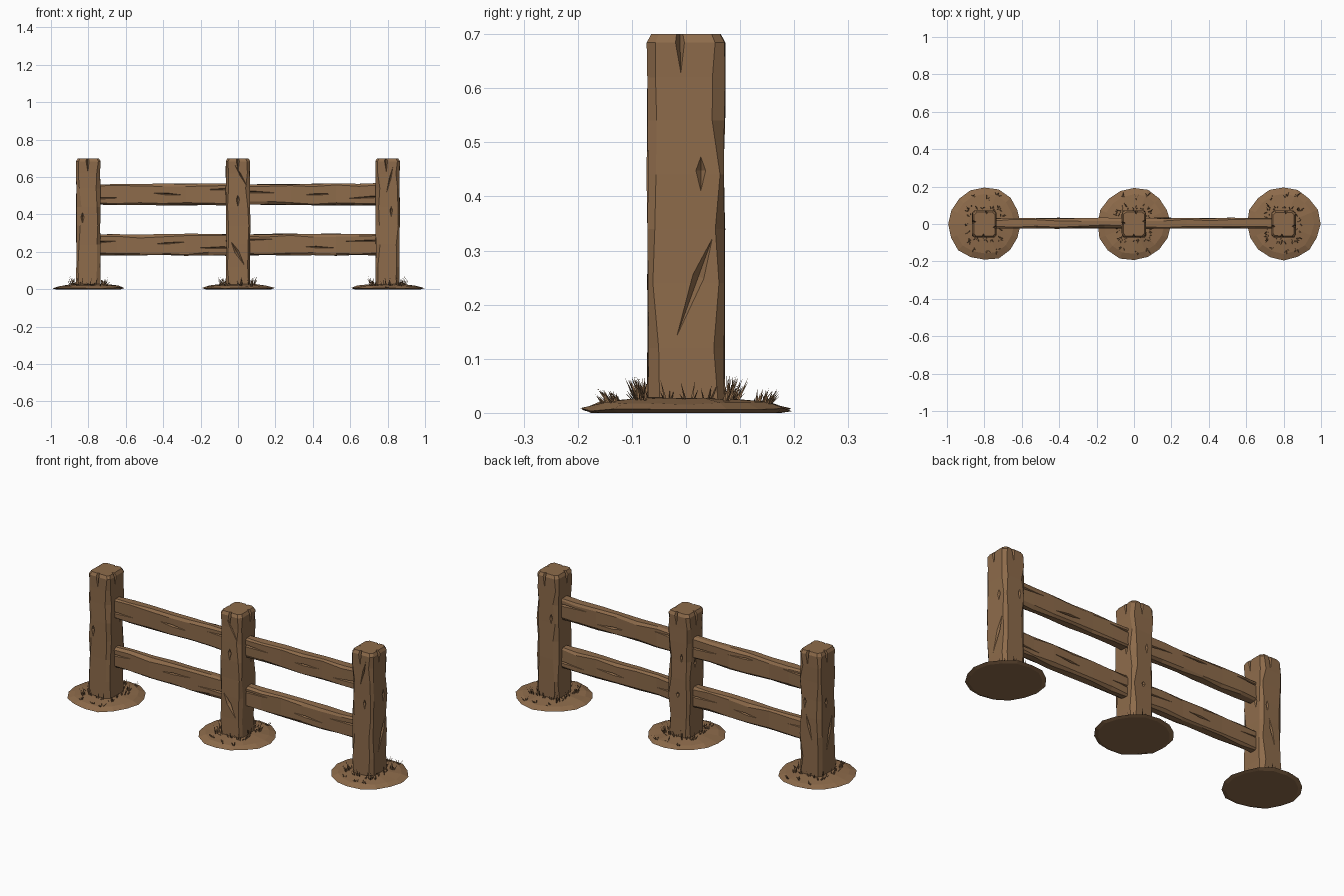
import bpy, bmesh, math, random
from mathutils import Vector, Matrix

if "Cube" in bpy.data.objects:
    bpy.data.objects.remove(bpy.data.objects["Cube"])

rng = random.Random(7)
BROWN = (0.27, 0.148, 0.07, 1)
wood = bpy.data.materials.new("weathered brown")
wood.use_nodes = True
wood.diffuse_color = BROWN
wood.node_tree.nodes["Principled BSDF"].inputs["Base Color"].default_value = BROWN


def to_object(name, bm):
    bmesh.ops.recalc_face_normals(bm, faces=bm.faces)
    mesh = bpy.data.meshes.new(name)
    bm.to_mesh(mesh)
    bm.free()
    mesh.materials.append(wood)
    ob = bpy.data.objects.new(name, mesh)
    bpy.context.collection.objects.link(ob)
    return ob


def loft(bm, rings):
    """Skin a list of equal point rings and cap both ends."""
    loops = [[bm.verts.new(p) for p in ring] for ring in rings]
    n = len(loops[0])
    for a, b in zip(loops, loops[1:]):
        for i in range(n):
            j = (i + 1) % n
            bm.faces.new((a[i], a[j], b[j], b[i]))
    bm.faces.new(loops[0][::-1])
    bm.faces.new(loops[-1])


def hewn_ring(z, hx, hy, low, high, wobble):
    """Rectangle with four unevenly hewn corners."""
    ring = []
    for sx, sy in ((1, 1), (-1, 1), (-1, -1), (1, -1)):
        c, d = rng.uniform(low, high), rng.uniform(low, high)
        x = sx * (hx - rng.uniform(0, wobble))
        y = sy * (hy - rng.uniform(0, wobble))
        pair = [Vector((x, y - sy * c, z)), Vector((x - sx * d, y, z))]
        ring += pair if sx * sy > 0 else pair[::-1]
    return ring


def add_slash(bm, a, b, normal, width, depth):
    """Long pointed wedge for cutting a crack from a to b."""
    a, b, n = Vector(a), Vector(b), Vector(normal)
    mid = a.lerp(b, 0.4)
    side = (b - a).cross(n).normalized() * width
    belt = [bm.verts.new(p) for p in (mid + side, mid + n * depth, mid - side, mid - n * depth)]
    ends = [bm.verts.new(a), bm.verts.new(b)]
    for i in range(4):
        for tip in ends:
            bm.faces.new((belt[i], belt[(i + 1) % 4], tip))


def carve(ob, slashes):
    """Cut the cracks into a timber and keep only the result."""
    for s in slashes:
        bm = bmesh.new()
        add_slash(bm, *s)
        cutter = to_object("crack_cutter", bm)
        cutter.hide_render = True
        mod = ob.modifiers.new("crack", 'BOOLEAN')
        mod.operation = 'DIFFERENCE'
        mod.solver = 'EXACT'
        mod.object = cutter
    bpy.context.view_layer.update()
    mesh = bpy.data.meshes.new_from_object(ob.evaluated_get(bpy.context.evaluated_depsgraph_get()))
    cutters = [m.object for m in ob.modifiers]
    ob.modifiers.clear()
    ob.data = mesh
    for cutter in cutters:
        bpy.data.objects.remove(cutter)


HX, HY, TOP = 0.066, 0.073, 0.7


def post(name, x, extra):
    bm = bmesh.new()
    rings = [hewn_ring(z, HX, HY, 0.007, 0.026, 0.004)
             for z in (0.005, 0.12, 0.24, 0.34, 0.44, 0.54, 0.62)]
    rings.append(hewn_ring(TOP - 0.016, HX, HY, 0.012, 0.018, 0.002))
    rings.append([Vector((p.x * 0.86, p.y * 0.88, TOP)) for p in rings[-1]])
    loft(bm, rings)
    ob = to_object(name, bm)
    # splits running down from the top and a few scars on every side
    cracks = list(extra)
    for n in ((0, -1, 0), (0, 1, 0), (1, 0, 0), (-1, 0, 0)):
        n = Vector(n)
        across = Vector((-n.y, n.x, 0))
        face = Vector((n.x * HX, n.y * HY, 0))

        def at(u, z):
            return face + across * u + Vector((0, 0, z))
        u = rng.uniform(-0.02, 0.02)
        cracks.append((at(u, TOP + 0.06), at(u + 0.004, 0.62), n, 0.011, 0.022))
        u, z = rng.uniform(-0.035, 0.035), rng.uniform(0.38, 0.48)
        cracks.append((at(u, z + 0.035), at(u, z - 0.035), n, 0.01, 0.014))
    carve(ob, cracks)
    ob.location.x = x


def rail(name, x0, x1, z, heights):
    """Hewn rail lying along x, with half heights at both ends."""
    length, steps = x1 - x0, 6
    bm = bmesh.new()
    rings = []
    for i in range(steps + 1):
        t = i / steps
        hh = heights[0] + (heights[1] - heights[0]) * t
        rings.append(hewn_ring(t * length, hh, 0.03, 0.005, 0.018, 0.006))
    loft(bm, rings)
    # turn the upright timber so that its length follows x
    bm.transform(Matrix(((0, 0, 1, 0), (0, 1, 0, 0), (-1, 0, 0, 0), (0, 0, 0, 1))))
    ob = to_object(name, bm)
    cracks = []
    for side in (-1, 1):
        for start, end in ((-0.06, 0.17), (length * 0.42, length * 0.68), (length + 0.05, length - 0.2)):
            h = rng.uniform(-0.03, 0.035)
            cracks.append(((start, side * 0.029, h), (end, side * 0.029, h + rng.uniform(-0.015, 0.015)),
                           (0, side, 0), 0.006, 0.012))
    carve(ob, cracks)
    ob.location = (x0, 0.004, z)


def mound(name, x):
    bm = bmesh.new()
    sides = 16
    wave = [rng.uniform(0.95, 1.0) for _ in range(sides)]
    rings = []
    for r, z in ((0.18, 0), (0.2, 0.006), (0.165, 0.018), (0.09, 0.026)):
        rings.append([Vector((r * w * math.cos(math.tau * i / sides),
                              r * w * math.sin(math.tau * i / sides),
                              z + (rng.uniform(-0.003, 0.003) if z else 0)))
                      for i, w in enumerate(wave)])
    loft(bm, rings)
    to_object(name, bm).location.x = x


def blade(bm, x, y, z, height, lean, width):
    """Thin three-sided spike leaning outwards."""
    turn = rng.uniform(0, math.tau)
    base = [bm.verts.new((x + width * math.cos(turn + k * math.tau / 3),
                          y + width * math.sin(turn + k * math.tau / 3), z)) for k in range(3)]
    tip = bm.verts.new((x + lean.x, y + lean.y, z + height))
    bm.faces.new(base)
    for k in range(3):
        bm.faces.new((base[k], base[(k + 1) % 3], tip))


def grass(name, x):
    bm = bmesh.new()
    spots = []
    # tufts hugging the four sides of the post
    for side in range(4):
        for k in range(5):
            p = Vector((rng.uniform(0.072, 0.09), -0.07 + 0.035 * k + rng.uniform(-0.01, 0.01), 0))
            p.rotate(Matrix.Rotation(side * math.pi / 2, 3, 'Z'))
            spots.append((p, 0.02, 0.055))
    # loose tufts further out on the earth
    for sy in (-1, 1):
        for u in (-0.06, 0.015, 0.07):
            spots.append((Vector((u, sy * rng.uniform(0.12, 0.155), 0)), 0.01, 0.03))
    for p, low, high in spots:
        for _ in range(4):
            spread = Vector((rng.uniform(-0.014, 0.014), rng.uniform(-0.014, 0.014), 0))
            blade(bm, p.x + spread.x * 0.4, p.y + spread.y * 0.4, 0.016,
                  rng.uniform(low, high), p.normalized() * 0.01 + spread, 0.0032)
    to_object(name, bm).location.x = x


# posts with their largest scars
FRONT, BACK, LEFT, RIGHT = (0, -1, 0), (0, 1, 0), (1, 0, 0), (-1, 0, 0)
scars = {
    "right": [((-HX, -0.04, 0.35), (-HX, 0.02, 0.12), RIGHT, 0.012, 0.014),
              ((0.02, HY, 0.36), (-0.02, HY, 0.2), BACK, 0.008, 0.012)],
    "middle": [((-0.04, -HY, 0.26), (0.045, -HY, 0.11), FRONT, 0.014, 0.016),
               ((-0.02, -HY, 0.67), (0.06, -HY, 0.53), FRONT, 0.006, 0.012),
               ((0.0, HY, 0.27), (0.0, HY, 0.23), BACK, 0.014, 0.012)],
    "left": [((HX, 0.055, 0.34), (HX, -0.025, 0.12), LEFT, 0.013, 0.016),
             ((0.03, -HY, 0.66), (-0.01, -HY, 0.5), FRONT, 0.006, 0.01)],
}
for (side, cuts), x in zip(scars.items(), (-0.8, 0, 0.8)):
    post(side + "_post", x, cuts)
    mound(side + "_earth_mound", x)
    grass(side + "_grass", x)

# two rails in each bay
for side, x0, x1 in (("right", -0.77, -0.035), ("left", 0.035, 0.77)):
    rail(side + "_upper_rail", x0, x1, 0.507, (0.056, 0.062))
    rail(side + "_lower_rail", x0, x1, 0.238, (0.059, 0.06))
